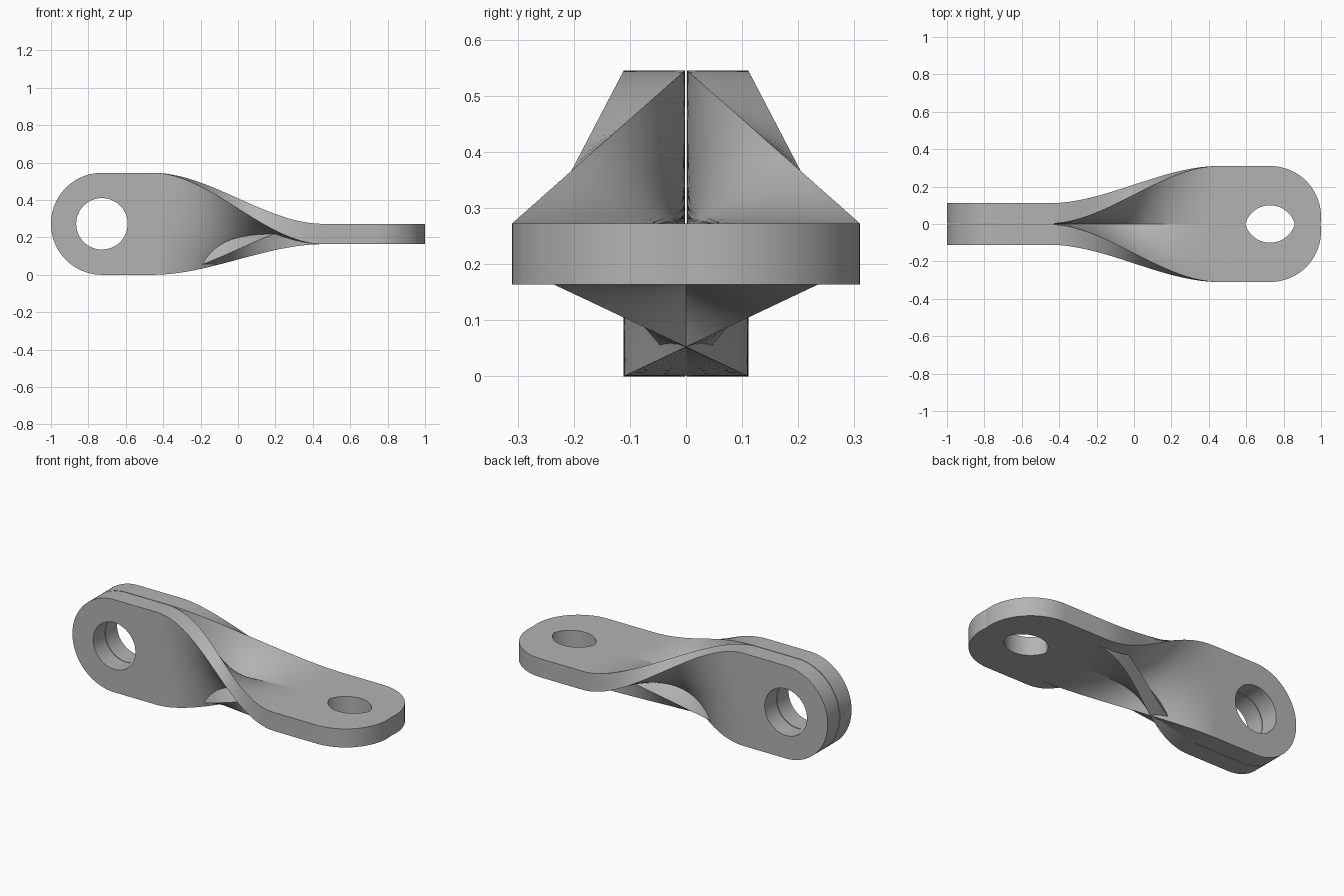
import bpy
import bmesh
import math

cube = bpy.data.objects.get("Cube")
if cube:
    bpy.data.objects.remove(cube, do_unlink=True)

R = 0.2725          # rounded end radius, half the plate width
HOLE = 0.1375       # bolt hole radius
THICK = 0.109
GAP = 0.002         # half the slit between the two plates
SHIFT = 0.0375      # sideways offset of each plate at the flat end
CENTRE = 1 - R      # hole distance from the middle
BEND = 1 - 2 * R    # where the twist begins and ends
SEGS = 96
STEPS = 48

steel = bpy.data.materials.new("grey_steel")
steel.use_nodes = True
GREY = (0.45, 0.45, 0.45, 1)
steel.diffuse_color = GREY
steel.node_tree.nodes["Principled BSDF"].inputs["Base Color"].default_value = GREY


def place(x, v, depth, side):
    """Map a flat plate point onto the twisted plate."""
    u = min(max((x + BEND) / (2 * BEND), 0), 1)
    t = u * u * (3 - 2 * u)
    y = (GAP + depth) * (1 - t) + (SHIFT + v) * t
    z = R + v * (1 - t) - depth * t
    return (x, side * y, z)


def flat_quads():
    """Plate outline with two holes, as quads in x and width."""
    quads = []
    # Rounded ends around the holes
    for end in (-1, 1):
        ring = []
        for i in range(SEGS):
            a = 2 * math.pi * i / SEGS
            c, s = math.cos(a), math.sin(a)
            reach = R / max(abs(c), abs(s)) if c > 1e-6 else R
            ring.append([(end * (r * c - CENTRE) * 1.0, r * s) if end > 0
                         else (r * c - CENTRE, r * s) for r in (HOLE, reach)])
        if end > 0:
            ring = [[(CENTRE - (x + CENTRE), v) for x, v in pair] for pair in ring]
        for i in range(SEGS):
            p, q = ring[i], ring[(i + 1) % SEGS]
            quads.append((p[0], p[1], q[1], q[0]))
    # Twisted middle, matching the ring points
    n = SEGS // 8
    rows = [R * math.tan(2 * math.pi * i / SEGS) for i in range(-n, n + 1)]
    cols = [-BEND + 2 * BEND * i / STEPS for i in range(STEPS + 1)]
    for a, b in zip(cols, cols[1:]):
        for lo, hi in zip(rows, rows[1:]):
            quads.append(((a, lo), (b, lo), (b, hi), (a, hi)))
    return quads


def make_plate(name, side):
    bm = bmesh.new()
    cache, partner = {}, {}

    def pair(point):
        key = (round(point[0], 5), round(point[1], 5))
        if key not in cache:
            inner, outer = [bm.verts.new(place(*point, d, side)) for d in (0, THICK)]
            cache[key] = (inner, outer)
            partner[inner] = outer
        return cache[key]

    # Inner and outer faces
    for quad in flat_quads():
        pairs = [pair(p) for p in quad]
        bm.faces.new([p[0] for p in pairs])
        bm.faces.new([p[1] for p in reversed(pairs)])
    # Rim and hole walls
    rim = [e for e in bm.edges if e.is_boundary and e.verts[0] in partner]
    for e in rim:
        a, b = e.verts
        bm.faces.new((a, b, partner[b], partner[a]))
    bmesh.ops.recalc_face_normals(bm, faces=bm.faces[:])

    mesh = bpy.data.meshes.new(name)
    bm.to_mesh(mesh)
    bm.free()
    mesh.materials.append(steel)
    obj = bpy.data.objects.new(name, mesh)
    bpy.context.collection.objects.link(obj)
    bpy.ops.object.select_all(action="DESELECT")
    obj.select_set(True)
    bpy.context.view_layer.objects.active = obj
    bpy.ops.object.shade_smooth_by_angle(angle=math.radians(30))


make_plate("back_twisted_plate", 1)
make_plate("front_twisted_plate", -1)
